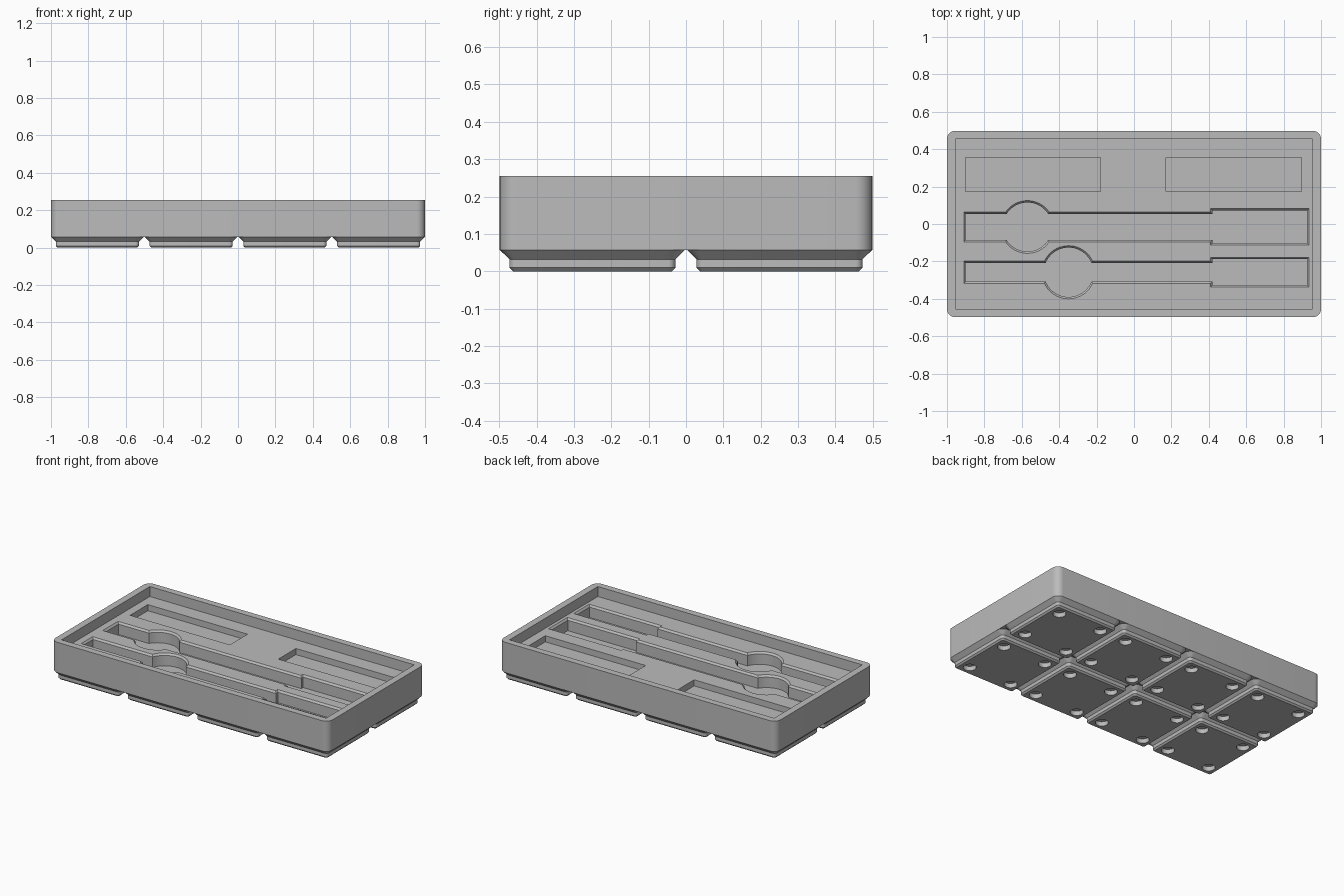
import bpy, bmesh, math

if "Cube" in bpy.data.objects:
    bpy.data.objects.remove(bpy.data.objects["Cube"])

grey = bpy.data.materials.new("plain grey")
grey.diffuse_color = (0.5, 0.5, 0.5, 1)
grey.use_nodes = True
grey.node_tree.nodes["Principled BSDF"].inputs["Base Color"].default_value = grey.diffuse_color

FLOOR, TOP = 0.19, 0.255


def rounded_rect(cx, cy, hx, hy, r, seg=8):
    """Counter-clockwise outline of a rectangle with rounded corners."""
    pts = []
    for k, (sx, sy) in enumerate([(1, 1), (-1, 1), (-1, -1), (1, -1)]):
        for i in range(seg + 1):
            a = math.pi / 2 * (k + i / seg)
            pts.append((cx + sx * (hx - r) + r * math.cos(a),
                        cy + sy * (hy - r) + r * math.sin(a)))
    return pts


def rect(x0, x1, y0, y1):
    return [(x0, y0), (x1, y0), (x1, y1), (x0, y1)]


def circle(cx, cy, r, n=32):
    return [(cx + r * math.cos(2 * math.pi * i / n),
             cy + r * math.sin(2 * math.pi * i / n)) for i in range(n)]


def loft(name, rings):
    """Closed solid through a stack of (outline, z) rings."""
    bm = bmesh.new()
    loops = [[bm.verts.new((x, y, z)) for x, y in pts] for pts, z in rings]
    n = len(loops[0])
    for a, b in zip(loops, loops[1:]):
        for i in range(n):
            j = (i + 1) % n
            bm.faces.new((a[i], a[j], b[j], b[i]))
    bm.faces.new(loops[0][::-1])
    bm.faces.new(loops[-1])
    bmesh.ops.recalc_face_normals(bm, faces=bm.faces)
    me = bpy.data.meshes.new(name)
    bm.to_mesh(me)
    bm.free()
    me.materials.append(grey)
    ob = bpy.data.objects.new(name, me)
    bpy.context.collection.objects.link(ob)
    return ob


def activate(ob):
    bpy.ops.object.select_all(action='DESELECT')
    ob.select_set(True)
    bpy.context.view_layer.objects.active = ob


def cut(ob, cutters):
    activate(ob)
    for c in cutters:
        c.hide_render = True
        m = ob.modifiers.new("cut", 'BOOLEAN')
        m.operation, m.solver, m.object = 'DIFFERENCE', 'EXACT', c
        bpy.ops.object.modifier_apply(modifier=m.name)
        bpy.data.objects.remove(c)


def smooth(ob):
    activate(ob)
    bpy.ops.object.shade_smooth_by_angle(angle=math.radians(25))


def slot_outline(cy, h, ccx, r, by0, by1, e):
    """Tool outline: narrow shaft, round finger hole, wider handle box."""
    x0, xs, x1 = -0.91 - e, 0.41 - e, 0.935 + e
    h, r = h + e, r + e
    a = math.asin(h / r)
    pts = [(x0, cy - h)]
    n = 20
    for i in range(n + 1):
        t = math.pi + a + (math.pi - 2 * a) * i / n
        pts.append((ccx + r * math.cos(t), cy + r * math.sin(t)))
    pts += [(xs, cy - h), (xs, by0 - e), (x1, by0 - e),
            (x1, by1 + e), (xs, by1 + e), (xs, cy + h)]
    for i in range(n + 1):
        t = a + (math.pi - 2 * a) * i / n
        pts.append((ccx + r * math.cos(t), cy + r * math.sin(t)))
    pts.append((x0, cy + h))
    return pts


# tray body with raised rim
body_outline = rounded_rect(0, 0, 1, 0.4985, 0.045)
body = loft("tray_body", [(body_outline, 0.0575), (body_outline, TOP)])
r = rect(-0.955, 0.955, -0.455, 0.455)
cutters = [loft("rim_cutter", [(r, FLOOR), (r, TOP + 0.1)])]

# two shallow rectangular pockets
for x0, x1 in [(-0.9, -0.18), (0.17, 0.895)]:
    r = rect(x0, x1, 0.173, 0.355)
    cutters.append(loft("pocket_cutter", [(r, FLOOR - 0.04), (r, FLOOR + 0.03)]))

# two deep tool slots with chamfered edges
for args in [(-0.016, 0.079, -0.57, 0.141, -0.112, 0.082),
             (-0.258, 0.059, -0.35, 0.142, -0.337, -0.178)]:
    inner, outer = slot_outline(*args, -0.01), slot_outline(*args, 0)
    cutters.append(loft("slot_cutter", [
        (inner, FLOOR - 0.08), (inner, FLOOR - 0.012),
        (outer, FLOOR), (outer, FLOOR + 0.03)]))
cut(body, cutters)
smooth(body)

# stepped feet, each with four round holes underneath
foot = loft("foot", [(rounded_rect(0, 0, hw, hw, rad), z) for hw, rad, z in [
    (0.2125, 0.010, 0), (0.222, 0.019, 0.0096),
    (0.222, 0.019, 0.032), (0.248, 0.045, 0.0575)]])
holes = []
for sx in (-1, 1):
    for sy in (-1, 1):
        c = circle(sx * 0.155, sy * 0.155, 0.038)
        holes.append(loft("hole_cutter", [(c, -0.02), (c, 0.029)]))
cut(foot, holes)
smooth(foot)
for i in range(4):
    for j in range(2):
        ob = foot if i == j == 0 else foot.copy()
        if ob is not foot:
            bpy.context.collection.objects.link(ob)
        ob.location = ((i - 1.5) * 0.5013, (j - 0.5) * 0.501, 0)
        ob.name = f"foot_{i + 1}_{j + 1}"
